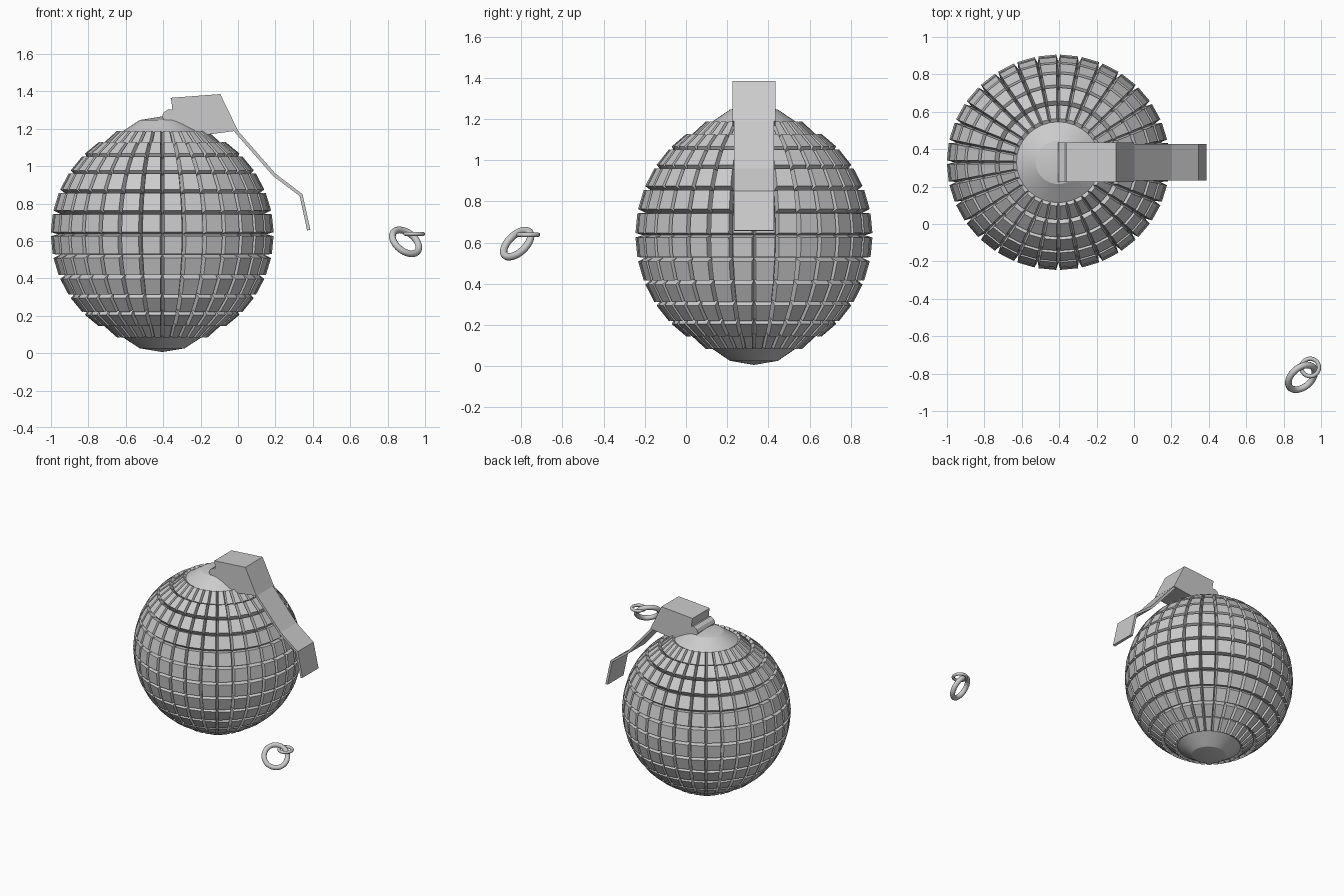
import bpy, bmesh, math
from mathutils import Vector, Matrix

if "Cube" in bpy.data.objects:
    bpy.data.objects.remove(bpy.data.objects["Cube"])

CENTRE = Vector((-0.405, 0.33, 0.636))


def add_object(name, bm, smooth=None):
    bmesh.ops.recalc_face_normals(bm, faces=bm.faces[:])
    mesh = bpy.data.meshes.new(name)
    bm.to_mesh(mesh)
    bm.free()
    ob = bpy.data.objects.new(name, mesh)
    bpy.context.collection.objects.link(ob)
    if smooth:
        bpy.ops.object.select_all(action='DESELECT')
        bpy.context.view_layer.objects.active = ob
        ob.select_set(True)
        bpy.ops.object.shade_smooth_by_angle(angle=math.radians(smooth))
    return ob


def extrude_profile(name, points, half_width):
    """Extrude an x-z outline along y, centred on the body."""
    bm = bmesh.new()
    verts = [bm.verts.new((x, CENTRE.y - half_width, z)) for x, z in points]
    face = bm.faces.new(verts)
    ext = bmesh.ops.extrude_face_region(bm, geom=[face])
    moved = [g for g in ext['geom'] if isinstance(g, bmesh.types.BMVert)]
    bmesh.ops.translate(bm, verts=moved, vec=(0, 2 * half_width, 0))
    return add_object(name, bm)


def ribbon(path, thickness):
    """Closed outline of a bent strip from its upper edge path."""
    pts = [Vector(p) for p in path]
    lower = []
    for i, p in enumerate(pts):
        d = (pts[min(i + 1, len(pts) - 1)] - pts[max(i - 1, 0)]).normalized()
        lower.append(p + Vector((d.y, -d.x)) * thickness)
    return [tuple(p) for p in pts + lower[::-1]]


def ring(name, loc, normal, major, minor):
    rot = Vector(normal).to_track_quat('Z', 'Y').to_euler()
    bpy.ops.mesh.primitive_torus_add(location=loc, rotation=rot,
                                     major_radius=major, minor_radius=minor,
                                     major_segments=40, minor_segments=12)
    ob = bpy.context.object
    ob.name = name
    bpy.ops.object.shade_smooth_by_angle(angle=math.radians(40))


# Body: sphere with raised poles and individually raised blocks
bm = bmesh.new()
bmesh.ops.create_uvsphere(bm, u_segments=32, v_segments=16, radius=0.56)
pole_radius = {6: 0.587, 7: 0.622, 8: 0.63}
for v in bm.verts:
    step = round(math.degrees(math.asin(max(-1, min(1, abs(v.co.z) / 0.56)))) / 11.25)
    if step in pole_radius:
        v.co *= pole_radius[step] / 0.56


def band(lo, hi):
    return [f for f in bm.faces if lo < abs(f.calc_center_median().z) < hi]


main_blocks, end_blocks = band(0, 0.462), band(0.462, 0.53)
for faces, depth in ((main_blocks, 0.04), (end_blocks, 0.02)):
    bmesh.ops.inset_individual(bm, faces=faces, thickness=0.007, depth=depth,
                               use_even_offset=True)
bmesh.ops.transform(bm, verts=bm.verts[:],
                    matrix=Matrix.Translation(CENTRE) @ Matrix.Diagonal((0.995, 0.962, 1, 1)))
add_object("body", bm, 15)

# Lever head with the curled hook at its back end
extrude_profile("lever_head", [
    (-0.36, 1.365), (-0.095, 1.385), (0.0, 1.19), (-0.19, 1.165),
    (-0.28, 1.19), (-0.39, 1.24), (-0.407, 1.265), (-0.395, 1.29),
    (-0.37, 1.305), (-0.352, 1.30), (-0.352, 1.32)], 0.105)

# Bent lever strip
extrude_profile("lever_strip", ribbon(
    [(-0.01, 1.20), (0.2, 0.96), (0.345, 0.85), (0.387, 0.66)], 0.018), 0.097)

# Loose pull ring with a small linked ring
ring("pull_ring", (0.896, -0.82, 0.595), (0.5, -0.59, 0.62), 0.082, 0.018)
ring("small_ring", (0.942, -0.767, 0.638), (0, 0, 1), 0.047, 0.011)
